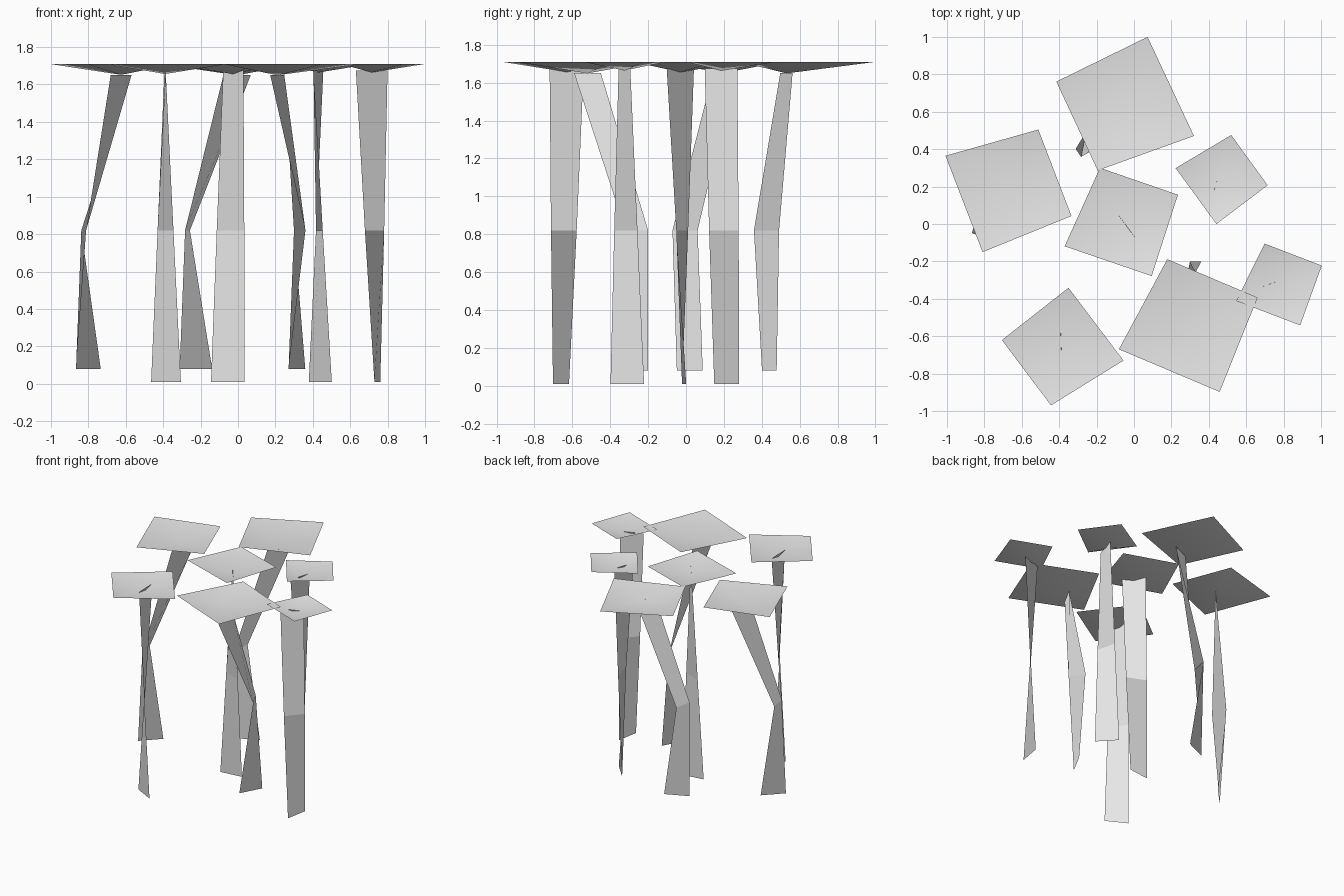
import bpy
import bmesh
from math import cos, sin, radians
from mathutils import Vector

old_cube = bpy.data.objects.get("Cube")
if old_cube:
    bpy.data.objects.remove(old_cube, do_unlink=True)

grey = bpy.data.materials.new("plain grey")
grey.use_nodes = True
grey.diffuse_color = (0.8, 0.8, 0.8, 1)
grey.node_tree.nodes["Principled BSDF"].inputs["Base Color"].default_value = grey.diffuse_color

RIM = 1.71


def polar(radius, degrees):
    return Vector((radius * cos(radians(degrees)), radius * sin(radians(degrees)), 0))


def finish(bm, name, smooth):
    mesh = bpy.data.meshes.new(name)
    bm.to_mesh(mesh)
    bm.free()
    mesh.materials.append(grey)
    for polygon in mesh.polygons:
        polygon.use_smooth = smooth
    bpy.context.collection.objects.link(bpy.data.objects.new(name, mesh))


def leaf_pad(name, x, y, radius, turn, apex):
    """Slightly uneven square leaf, dipping to a shallow point over its stem."""
    bm = bmesh.new()
    middle = Vector((x, y, RIM))
    shape = ((1, 0), (0.96, 94), (0.94, 183), (0.91, 271))
    rim = [bm.verts.new(middle + polar(radius * r, turn + a)) for r, a in shape]
    dip = bm.verts.new((apex[0], apex[1], RIM - 0.02 - 0.1 * radius))
    for i in range(4):
        bm.faces.new((rim[i], rim[(i + 1) % 4], dip))
    finish(bm, name, True)


def ribbon_stem(name, centres, turns, widths):
    """Flat ribbon that twists as it rises through its centre points."""
    bm = bmesh.new()
    rows = []
    for centre, turn, width in zip(centres, turns, widths):
        half = polar(width / 2, turn)
        rows.append([bm.verts.new(Vector(centre) + side * half) for side in (-1, 1)])
    for low, high in zip(rows, rows[1:]):
        bm.faces.new((low[0], low[1], high[1], high[0]))
    finish(bm, name, False)


# Straight plants: foot, top, stem turn, then pad centre, radius and turn
straight = {
    "front_right": ((-0.385, -0.66), (-0.39, -0.63), -28, (-0.39, -0.665, 0.34, -11)),
    "middle": ((-0.055, -0.01), (-0.025, -0.03), 7, (-0.055, 0.015, 0.343, 203)),
    "back_left": ((0.44, 0.215), (0.43, 0.185), -47, (0.475, 0.245, 0.258, 168)),
    "side_left": ((0.745, -0.31), (0.715, -0.325), 80, (0.785, -0.32, 0.255, 201)),
}
for name, (foot, top, turn, pad) in straight.items():
    knee = [(a + b) / 2 for a, b in zip(foot, top)]
    ribbon_stem(name + "_stem",
                ((*foot, 0.01), (*knee, 0.82), (*top, 1.675)),
                (turn, turn - 30, turn - 60), (0.18, 0.16, 0.18))
    leaf_pad(name + "_pad", *pad, top)

# Bent plants: foot, knee, top, stem turn, then the pad as above
bent = {
    "side_right": ((-0.8, 0.02), (-0.825, -0.005), (-0.625, 0.2), 46, (-0.665, 0.19, 0.385, 153)),
    "back": ((-0.225, 0.44), (-0.27, 0.425), (-0.005, 0.53), 24, (-0.055, 0.63, 0.408, -23)),
    "front_left": ((0.315, -0.285), (0.33, -0.26), (0.21, -0.52), 62, (0.305, -0.537, 0.408, 199)),
}
for name, (foot, knee, top, turn, pad) in bent.items():
    ribbon_stem(name + "_stem",
                ((*foot, 0.08), (*knee, 0.82), (*top, 1.65)),
                (turn, turn + 55, turn), (0.19, 0.135, 0.16))
    leaf_pad(name + "_pad", *pad, top)
